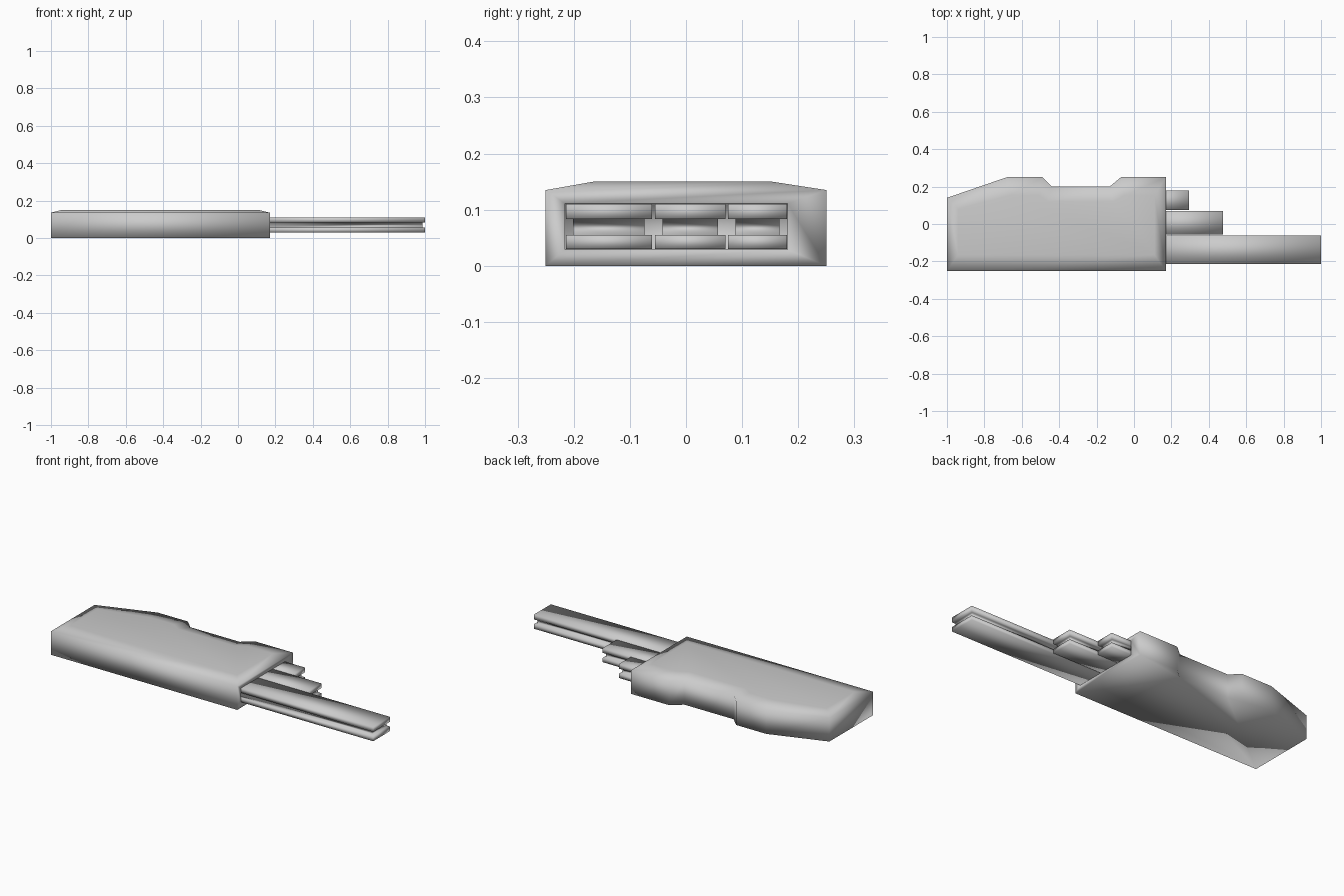
import bpy
import bmesh

cube = bpy.data.objects.get("Cube")
if cube:
    bpy.data.objects.remove(cube, do_unlink=True)

grey = bpy.data.materials.new("light_grey")
grey.use_nodes = True
grey.diffuse_color = (0.6, 0.6, 0.6, 1)
grey.node_tree.nodes["Principled BSDF"].inputs["Base Color"].default_value = (0.6, 0.6, 0.6, 1)


def stack(loops):
    """Join closed loops of (x, y) points at rising heights and cap both ends."""
    bm = bmesh.new()
    rings = [[bm.verts.new((x, y, z)) for x, y in pts] for pts, z in loops]
    n = len(rings[0])
    for low, high in zip(rings, rings[1:]):
        for i in range(n):
            j = (i + 1) % n
            bm.faces.new((low[i], low[j], high[j], high[i]))
    bm.faces.new(rings[0][::-1])
    bm.faces.new(rings[-1])
    return bm


def finish(bm, name):
    bmesh.ops.recalc_face_normals(bm, faces=bm.faces)
    for f in bm.faces:
        f.smooth = True
    mesh = bpy.data.meshes.new(name)
    bm.to_mesh(mesh)
    bm.free()
    mesh.materials.append(grey)
    obj = bpy.data.objects.new(name, mesh)
    bpy.context.collection.objects.link(obj)


# Handle body: notched outline with a sloping shoulder up to a smaller top
outline = [(-1, -0.25), (0.17, -0.25), (0.17, 0.25), (-0.07, 0.25), (-0.13, 0.2),
           (-0.44, 0.2), (-0.49, 0.25), (-0.68, 0.25), (-1, 0.14)]
crown = [(-0.94, -0.165), (0.11, -0.165), (0.11, 0.153), (-0.05, 0.153), (-0.11, 0.12),
         (-0.46, 0.12), (-0.51, 0.153), (-0.66, 0.153), (-0.94, 0.08)]
body = stack([(outline, 0), (outline, 0.135), (crown, 0.15)])

# Slot in the open end of the body
end = next(f for f in body.faces if all(abs(v.co.x - 0.17) < 0.001 for v in f.verts))
bmesh.ops.inset_individual(body, faces=[end], thickness=0.02)
for v in end.verts:
    v.co.y = -0.216 if v.co.y < 0 else 0.181
    v.co.z = 0.029 if v.co.z < 0.07 else 0.111
slot = bmesh.ops.extrude_discrete_faces(body, faces=[end])["faces"][0]
for v in slot.verts:
    v.co.x -= 0.1
finish(body, "handle_body")


# Tool bars: two plates joined by a narrower core
def rectangle(y0, y1, tip, inset):
    return [(0.05, y0 + inset), (tip - inset, y0 + inset),
            (tip - inset, y1 - inset), (0.05, y1 - inset)]


for name, y0, y1, tip in (("long_bar", -0.214, -0.061, 1.0),
                          ("middle_bar", -0.055, 0.07, 0.475),
                          ("short_bar", 0.075, 0.18, 0.295)):
    wide, core = (rectangle(y0, y1, tip, d) for d in (0, 0.013))
    finish(stack([(wide, 0.03), (wide, 0.055), (core, 0.055),
                  (core, 0.083), (wide, 0.083), (wide, 0.11)]), name)
